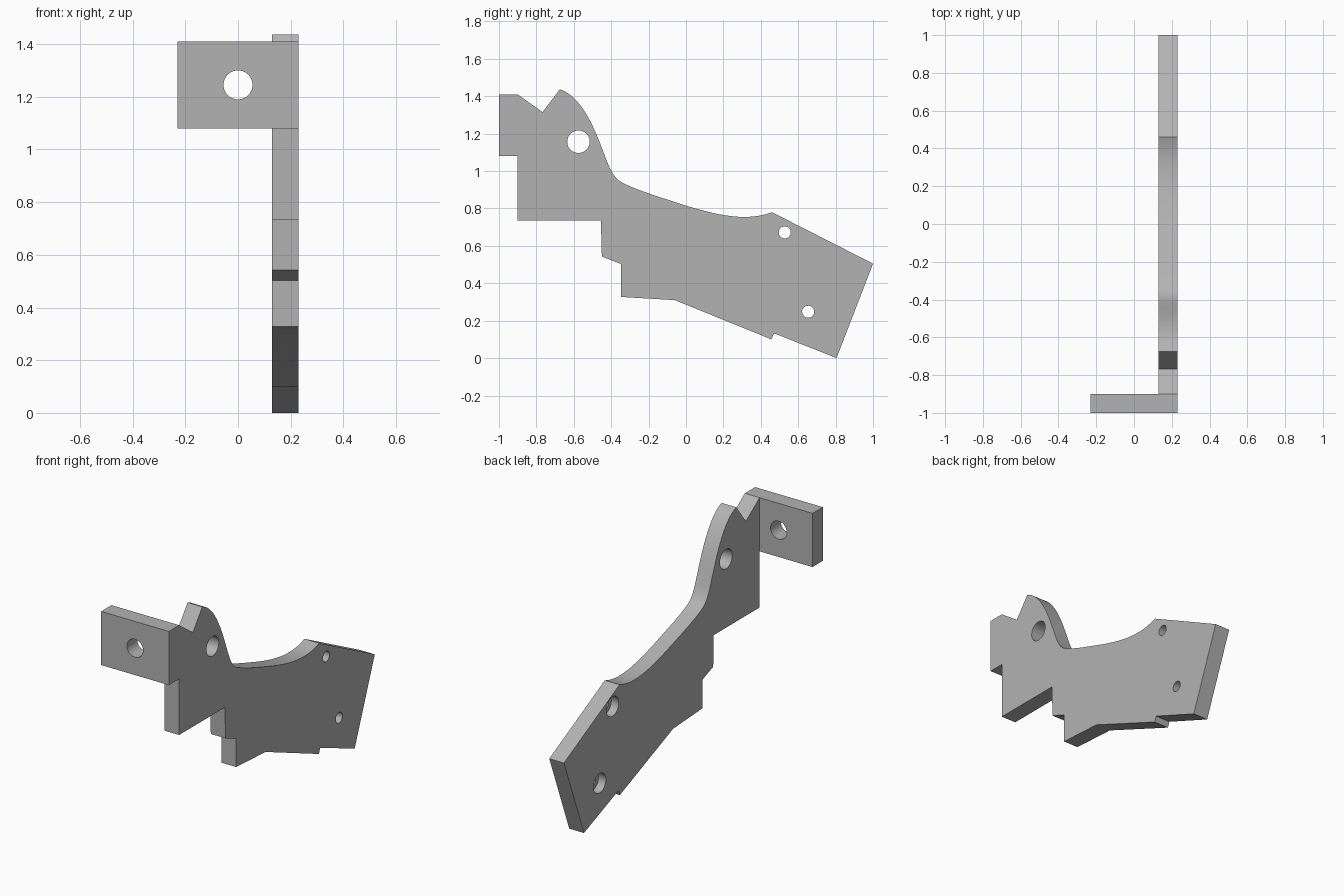
import bpy, bmesh, math
from mathutils import Vector, Matrix
from mathutils.geometry import interpolate_bezier

cube = bpy.data.objects.get("Cube")
if cube:
    bpy.data.objects.remove(cube, do_unlink=True)

INNER, OUTER = 0.13, 0.23   # x range of the side plate

grey = bpy.data.materials.new("plain_grey")
grey.use_nodes = True
colour = (0.45, 0.45, 0.45, 1)
grey.diffuse_color = colour
grey.node_tree.nodes["Principled BSDF"].inputs["Base Color"].default_value = colour


def make_object(name, bm):
    bmesh.ops.recalc_face_normals(bm, faces=bm.faces)
    mesh = bpy.data.meshes.new(name)
    bm.to_mesh(mesh)
    bm.free()
    mesh.materials.append(grey)
    obj = bpy.data.objects.new(name, mesh)
    bpy.context.collection.objects.link(obj)
    return obj


def cylinder(name, centre, radius, depth, axis):
    bm = bmesh.new()
    turn = Matrix.Rotation(math.pi / 2, 4, "Y" if axis == "X" else "X")
    bmesh.ops.create_cone(bm, cap_ends=True, segments=48, radius1=radius, radius2=radius,
                          depth=depth, matrix=Matrix.Translation(centre) @ turn)
    return make_object(name, bm)


def combine(target, tool, operation):
    mod = target.modifiers.new(tool.name, "BOOLEAN")
    mod.operation, mod.solver, mod.object = operation, "EXACT", tool
    bpy.context.view_layer.objects.active = target
    bpy.ops.object.modifier_apply(modifier=mod.name)
    bpy.data.objects.remove(tool, do_unlink=True)


# Side plate outline (y, z): swept top edge, then the stepped underside
sweep = [
    ((-.675, 1.437), (-.58, 1.41), (-.51, 1.28), (-.46, 1.15)),
    ((-.46, 1.15), (-.42, 1.05), (-.405, .985), (-.355, .947)),
    ((-.355, .947), (-.29, .905), (-.12, .855), (0, .815)),
    ((0, .815), (.18, .76), (.33, .73), (.46, .78)),
]
outline = [(-1, 1.08), (-1, 1.41), (-.9, 1.41), (-.767, 1.315)]
for a, h1, h2, b in sweep:
    pts = interpolate_bezier(*[Vector((*p, 0)) for p in (a, h1, h2, b)], 13)
    outline += [(p.x, p.y) for p in pts[:-1]]
outline += [(.46, .78), (1, .505), (.805, 0), (.47, .133), (.457, .1), (-.06, .31),
            (-.347, .327), (-.347, .503), (-.45, .543), (-.455, .735), (-.9, .735), (-.9, 1.08)]

bm = bmesh.new()
face = bm.faces.new([bm.verts.new((INNER, y, z)) for y, z in outline])
side = bmesh.ops.extrude_face_region(bm, geom=[face])
bmesh.ops.translate(bm, vec=(OUTER - INNER, 0, 0),
                    verts=[v for v in side["geom"] if isinstance(v, bmesh.types.BMVert)])
bracket = make_object("bracket", bm)

# Front mounting flange
bm = bmesh.new()
bmesh.ops.create_cube(bm, size=1, matrix=Matrix.Translation((0, -.95, 1.245))
                      @ Matrix.Diagonal((.46, .1, .33, 1)))
combine(bracket, make_object("flange", bm), "UNION")

# Flange hole, pivot hole and the two counterbored screw holes
combine(bracket, cylinder("flange_hole", (0, -.95, 1.245), .055, .3, "Y"), "DIFFERENCE")
combine(bracket, cylinder("pivot_hole", (.18, -.575, 1.157), .06, .3, "X"), "DIFFERENCE")
for y, z in ((.528, .672), (.653, .248)):
    combine(bracket, cylinder("screw_hole", (.18, y, z), .032, .3, "X"), "DIFFERENCE")
    combine(bracket, cylinder("counterbore", (INNER, y, z), .06, .1, "X"), "DIFFERENCE")

bpy.ops.object.select_all(action="DESELECT")
bracket.select_set(True)
bpy.context.view_layer.objects.active = bracket
bpy.ops.object.shade_smooth_by_angle(angle=math.radians(25))
